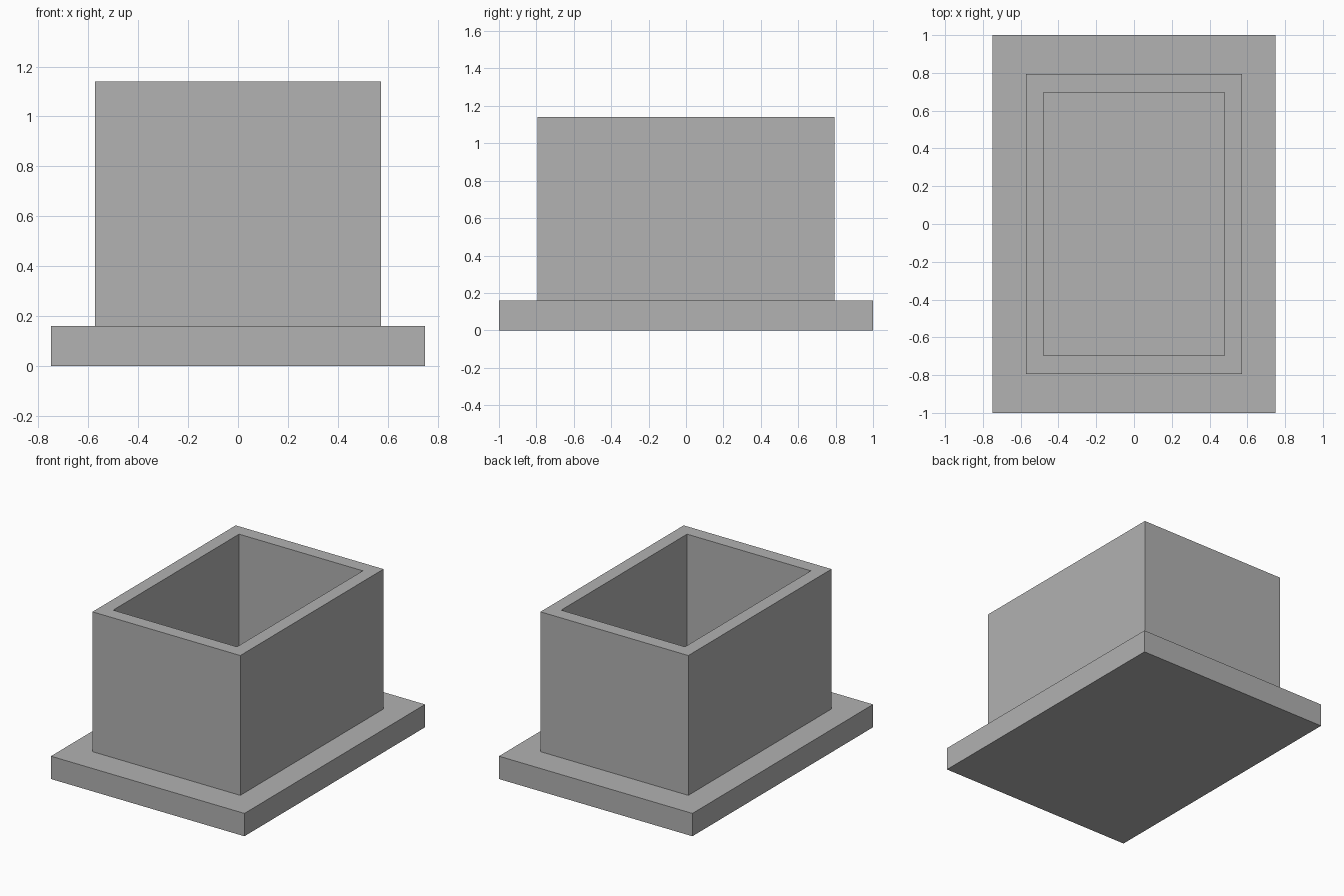
import bpy
import bmesh

cube = bpy.data.objects.get("Cube")
if cube:
    bpy.data.objects.remove(cube, do_unlink=True)

# Overall sizes
PLATE_X, PLATE_Y, PLATE_TOP = 0.75, 1.0, 0.16
OUTER_X, OUTER_Y = 0.573, 0.793
INNER_X, INNER_Y = 0.48, 0.697
RIM = 1.14

grey = bpy.data.materials.new("plain grey")
grey.use_nodes = True
colour = (0.445, 0.445, 0.445, 1)
grey.diffuse_color = colour
grey.node_tree.nodes["Principled BSDF"].inputs["Base Color"].default_value = colour


def loft_rectangles(name, rings, cap_start, cap_end):
    """Join rectangles given as (half x, half y, z) with flat faces."""
    bm = bmesh.new()
    loops = [[bm.verts.new((sx * x, sy * y, z))
              for sx, sy in ((-1, -1), (1, -1), (1, 1), (-1, 1))]
             for x, y, z in rings]
    for low, high in zip(loops, loops[1:]):
        for i in range(4):
            j = (i + 1) % 4
            bm.faces.new((low[i], low[j], high[j], high[i]))
    if cap_start:
        bm.faces.new(loops[0][::-1])
    if cap_end:
        bm.faces.new(loops[-1])
    mesh = bpy.data.meshes.new(name)
    bm.to_mesh(mesh)
    bm.free()
    mesh.materials.append(grey)
    obj = bpy.data.objects.new(name, mesh)
    bpy.context.collection.objects.link(obj)
    return obj


# Base plate with the box footprint left open, so the surfaces join cleanly
loft_rectangles("base_plate", [
    (PLATE_X, PLATE_Y, 0),
    (PLATE_X, PLATE_Y, PLATE_TOP),
    (OUTER_X, OUTER_Y, PLATE_TOP),
], cap_start=True, cap_end=False)

# Open-topped box: outer walls, rim, inner walls and floor
loft_rectangles("open_box", [
    (OUTER_X, OUTER_Y, PLATE_TOP),
    (OUTER_X, OUTER_Y, RIM),
    (INNER_X, INNER_Y, RIM),
    (INNER_X, INNER_Y, PLATE_TOP),
], cap_start=False, cap_end=True)
